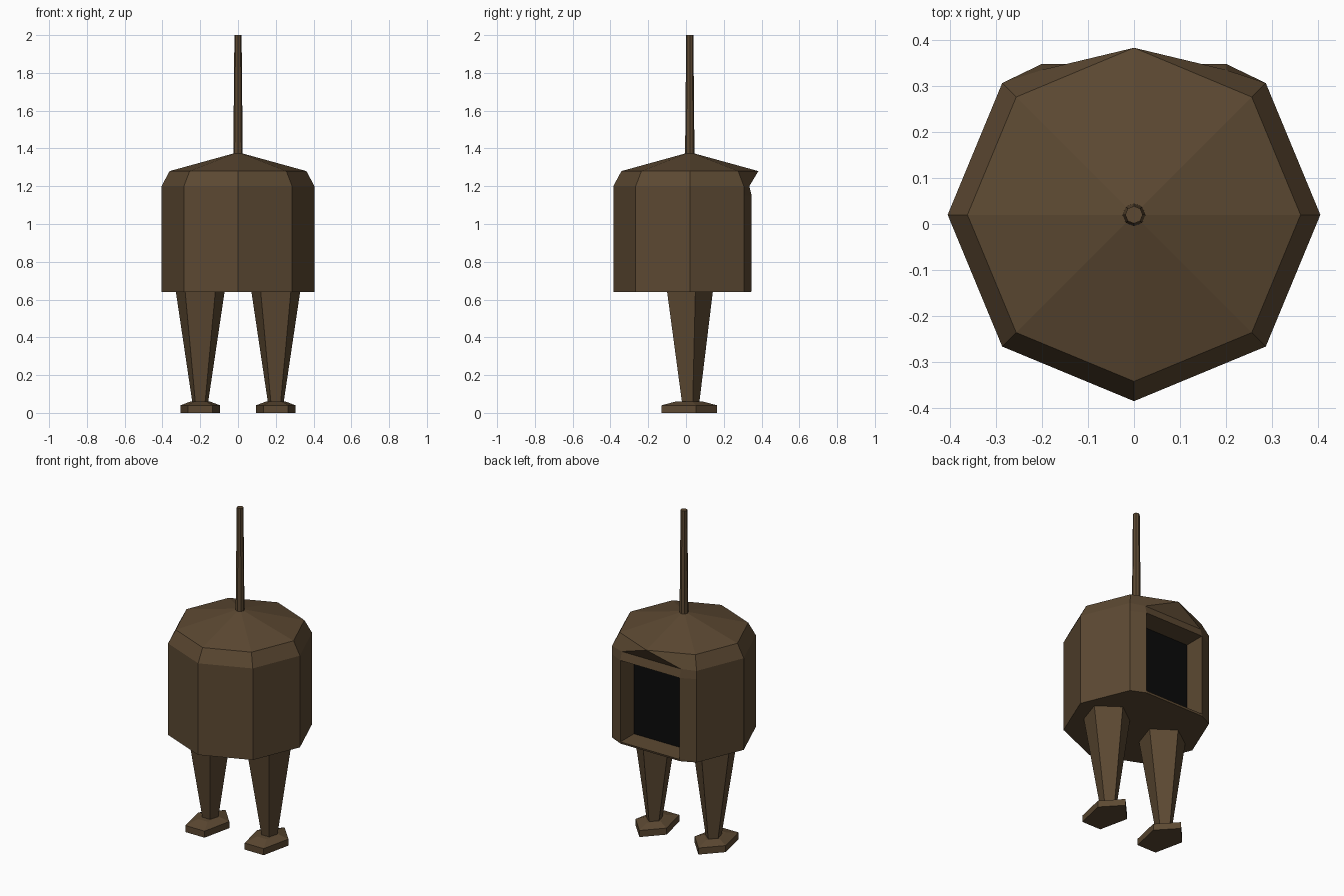
import bpy, bmesh, math

if "Cube" in bpy.data.objects:
    bpy.data.objects.remove(bpy.data.objects["Cube"])

CY = 0.02  # body axis is slightly off the origin


def material(name, rgb):
    m = bpy.data.materials.new(name)
    m.diffuse_color = (*rgb, 1)
    m.use_nodes = True
    m.node_tree.nodes["Principled BSDF"].inputs["Base Color"].default_value = m.diffuse_color
    return m


brown = material("rusty_brown", (0.107, 0.066, 0.032))
black = material("dark_interior", (0.003, 0.003, 0.003))


def ngon(n, rx, ry, cx, cy, z, phase=0.0):
    return [(cx + rx * math.cos(phase + math.tau * i / n),
             cy + ry * math.sin(phase + math.tau * i / n), z) for i in range(n)]


def loft(name, rings, tip=None, edit=None):
    """Skin a stack of rings, closing the ends with caps or a tip point."""
    bm = bmesh.new()
    vs = [[bm.verts.new(p) for p in r] for r in rings]
    n = len(vs[0])
    for a, b in zip(vs, vs[1:]):
        for i in range(n):
            j = (i + 1) % n
            bm.faces.new((a[i], a[j], b[j], b[i]))
    bm.faces.new(vs[0][::-1])
    if tip:
        t = bm.verts.new(tip)
        for i in range(n):
            bm.faces.new((vs[-1][i], vs[-1][(i + 1) % n], t))
    else:
        bm.faces.new(vs[-1])
    bmesh.ops.remove_doubles(bm, verts=bm.verts, dist=0.0005)
    if edit:
        edit(bm)
    bmesh.ops.recalc_face_normals(bm, faces=bm.faces)
    me = bpy.data.meshes.new(name)
    bm.to_mesh(me)
    bm.free()
    me.materials.append(brown)
    me.materials.append(black)
    ob = bpy.data.objects.new(name, me)
    bpy.context.collection.objects.link(ob)
    return ob


def body_ring(z, r, back_x, back_y):
    """Octagon whose rear corner is split into two points for the doorway."""
    p = ngon(8, r, r, 0, CY, z)
    return p[:2] + [(back_x, back_y, z), (-back_x, back_y, z)] + p[3:]


def doorway(bm):
    # push the rear panel inwards and darken it
    panel = max((f for f in bm.faces if len(f.verts) == 4
                 and all(abs(abs(v.co.x) - 0.2) < 0.01 for v in f.verts)
                 and f.calc_center_median().z < 1.1), key=lambda f: f.calc_area())
    new = bmesh.ops.extrude_discrete_faces(bm, faces=[panel])["faces"][0]
    for v in new.verts:
        v.co.y -= 0.13
    new.material_index = 1


# eight-sided body with sloped shoulder, rear peak and shallow conical roof
loft("body", [body_ring(0.64, 0.405, 0.2, 0.345),
              body_ring(0.652, 0.405, 0.2, 0.348),
              body_ring(1.15, 0.405, 0.2, 0.348),
              body_ring(1.2, 0.405, 0.2, 0.335),
              body_ring(1.28, 0.362, 0.0, 0.383)],
     tip=(0, CY, 1.38), edit=doorway)

# tapered mast
loft("mast", [ngon(8, 0.025, 0.025, 0, CY, 1.36),
              ngon(8, 0.019, 0.019, 0, CY, 2.0)])

# five-sided legs and feet
UP = math.pi / 2
for side, x in (("left", -0.2), ("right", 0.2)):
    loft(side + "_leg", [ngon(5, 0.043, 0.05, x, 0.02, 0.05, UP),
                         ngon(5, 0.137, 0.135, x, 0.008, 0.65, UP)])
    loft(side + "_foot", [ngon(5, 0.11, 0.163, x, 0.002, 0.0, UP),
                          ngon(5, 0.11, 0.163, x, 0.002, 0.04, UP),
                          ngon(5, 0.055, 0.08, x, 0.01, 0.06, UP)])
